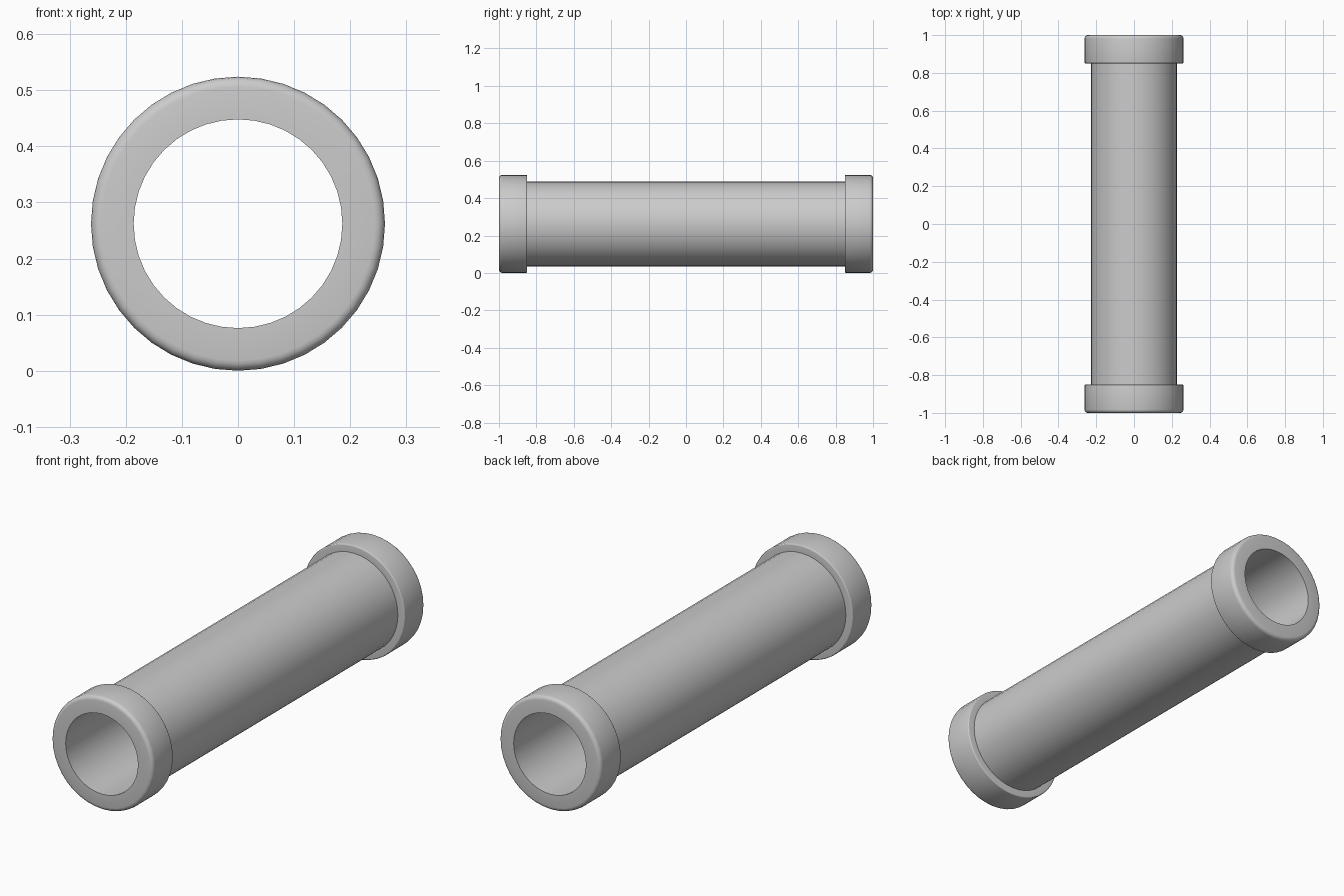
import bpy, bmesh, math

if "Cube" in bpy.data.objects:
    bpy.data.objects.remove(bpy.data.objects["Cube"], do_unlink=True)

SIDES = 40
BORE, TUBE, COLLAR = 0.186, 0.227, 0.262
COLLAR_START, END = 0.85, 1.0
ROUND, SOFT = 0.018, 0.005

grey = bpy.data.materials.new("grey")
grey.use_nodes = True
colour = (0.6, 0.6, 0.6, 1)
grey.diffuse_color = colour
grey.node_tree.nodes["Principled BSDF"].inputs["Base Color"].default_value = colour


def fillet(radius, y, size, start, steps=4):
    """Quarter-circle points (radius, y) around a fillet centre."""
    angles = [start + math.pi / 2 * i / steps for i in range(steps + 1)]
    return [(radius + size * math.cos(a), y + size * math.sin(a)) for a in angles]


def lathe(name, profile):
    """Revolve a closed profile of (radius, y) points about the y axis."""
    bm = bmesh.new()
    rings = []
    for i in range(SIDES):
        a = 2 * math.pi * i / SIDES
        rings.append([bm.verts.new((r * math.sin(a), y, COLLAR + r * math.cos(a)))
                      for r, y in profile])
    n = len(profile)
    for i in range(SIDES):
        a, b = rings[i], rings[(i + 1) % SIDES]
        for j in range(n):
            k = (j + 1) % n
            bm.faces.new((a[j], a[k], b[k], b[j]))
    bmesh.ops.recalc_face_normals(bm, faces=bm.faces)
    mesh = bpy.data.meshes.new(name)
    bm.to_mesh(mesh)
    bm.free()
    mesh.materials.append(grey)
    obj = bpy.data.objects.new(name, mesh)
    bpy.context.collection.objects.link(obj)
    bpy.ops.object.select_all(action="DESELECT")
    obj.select_set(True)
    bpy.context.view_layer.objects.active = obj
    bpy.ops.object.shade_smooth_by_angle(angle=math.radians(35))
    return obj


# Rear half: tube wall, collar shoulder, rounded rim, bore mouth
half = [(TUBE, COLLAR_START)]
half += fillet(COLLAR - SOFT, COLLAR_START + SOFT, SOFT, -math.pi / 2)
half += fillet(COLLAR - ROUND, END - ROUND, ROUND, 0)
half += [(BORE, END)]

# Mirror the half to the front and revolve it into one hollow piece
lathe("hollow_tube_with_end_collars", half + [(r, -y) for r, y in reversed(half)])
